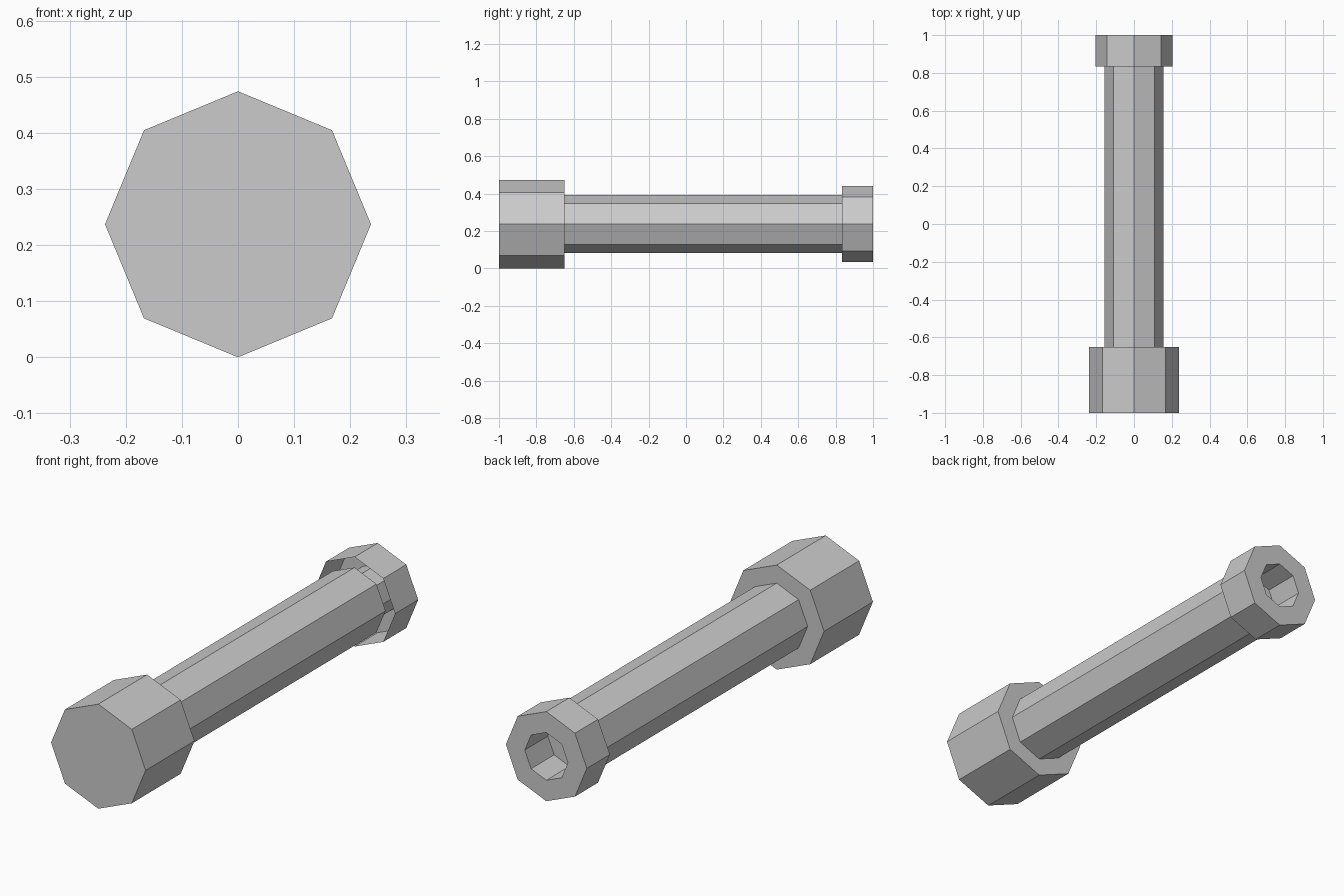
import bpy
import bmesh
from math import cos, sin, pi

SIDES = 8
AXIS_Z = 0.237   # height of the long axis

old = bpy.data.objects.get("Cube")
if old:
    bpy.data.objects.remove(old, do_unlink=True)

GREY = (0.6, 0.6, 0.6, 1)
grey = bpy.data.materials.new("plain grey")
grey.use_nodes = True
grey.diffuse_color = GREY
grey.node_tree.nodes["Principled BSDF"].inputs["Base Color"].default_value = GREY


def lathe(name, profile, cap_start=False, cap_end=False):
    """Sweep (radius, y) points round the long axis as flat octagonal bands."""
    bm = bmesh.new()
    rings = []
    for radius, y in profile:
        angles = [2 * pi * i / SIDES for i in range(SIDES)]
        rings.append([bm.verts.new((radius * cos(a), y, AXIS_Z + radius * sin(a)))
                      for a in angles])
    for near, far in zip(rings, rings[1:]):
        for i in range(SIDES):
            j = (i + 1) % SIDES
            bm.faces.new((near[j], near[i], far[i], far[j]))
    if cap_start:
        bm.faces.new(rings[0])
    if cap_end:
        bm.faces.new(rings[-1][::-1])
    mesh = bpy.data.meshes.new(name)
    bm.to_mesh(mesh)
    bm.free()
    mesh.materials.append(grey)
    obj = bpy.data.objects.new(name, mesh)
    bpy.context.collection.objects.link(obj)
    return obj


# Solid heavy head at the front
lathe("head", [(0.237, -1), (0.237, -0.65)], cap_start=True, cap_end=True)

# Long shaft, closed at the far end, which forms the floor of the socket
lathe("shaft", [(0.155, -0.65), (0.155, 0.835)], cap_end=True)

# Thin collar: outer wall, end ring and socket wall, open towards the shaft
lathe("collar", [(0.203, 0.835), (0.203, 1), (0.108, 1), (0.108, 0.835)])
